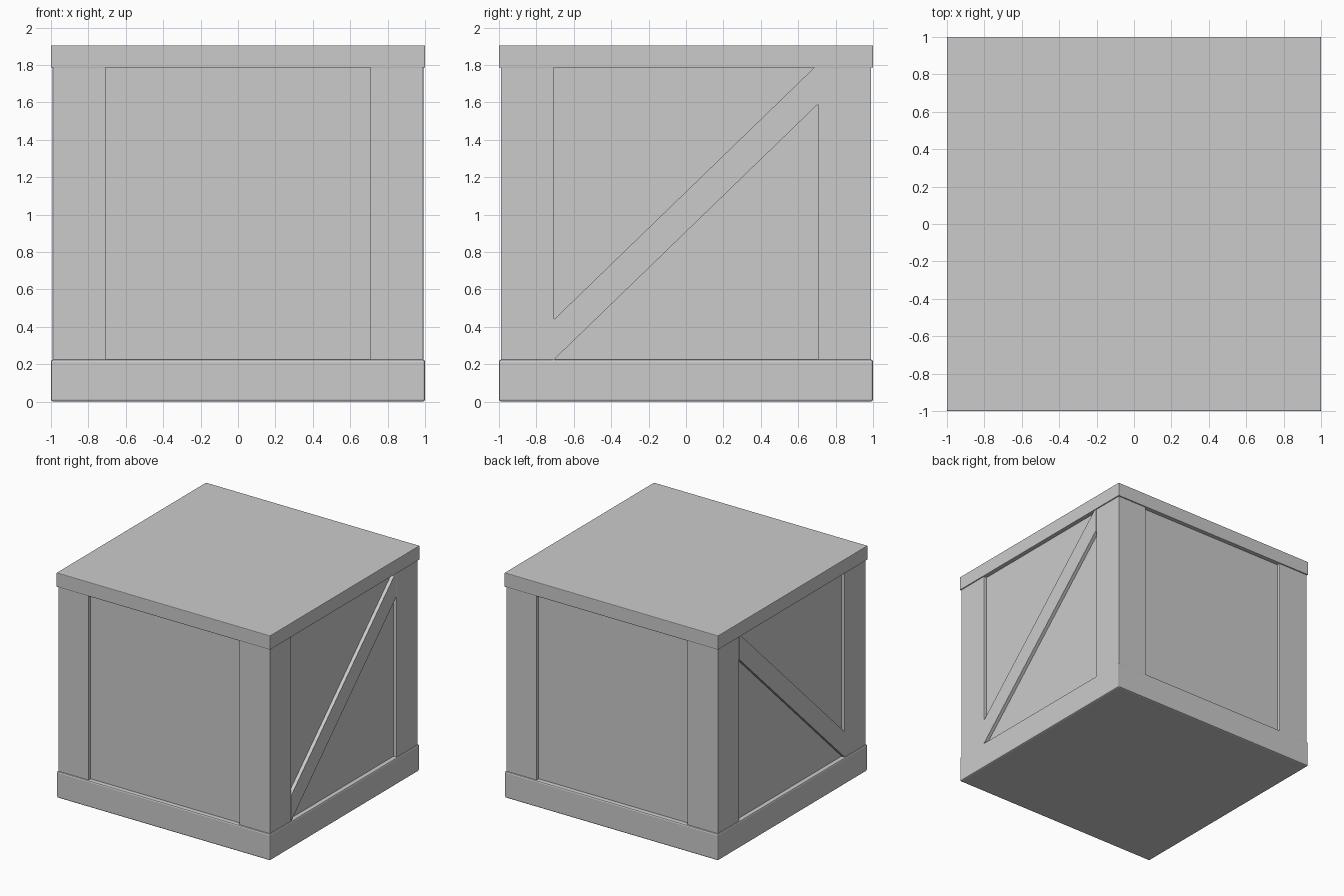
import bpy, bmesh

if "Cube" in bpy.data.objects:
    bpy.data.objects.remove(bpy.data.objects["Cube"])


def finish(name, bm, bevel=0.0):
    bmesh.ops.recalc_face_normals(bm, faces=bm.faces[:])
    mesh = bpy.data.meshes.new(name)
    bm.to_mesh(mesh)
    bm.free()
    obj = bpy.data.objects.new(name, mesh)
    bpy.context.collection.objects.link(obj)
    if bevel:
        mod = obj.modifiers.new("edge_bevel", 'BEVEL')
        mod.width = bevel
        mod.segments = 2
    return obj


def box(name, lo, hi, bevel=0.0):
    bm = bmesh.new()
    bmesh.ops.create_cube(bm, size=1)
    for v in bm.verts:
        for i in range(3):
            v.co[i] = lo[i] if v.co[i] < 0 else hi[i]
    return finish(name, bm, bevel)


def brace(name, x0, x1, outline):
    # Extrude a (y, z) outline along x
    bm = bmesh.new()
    face = bm.faces.new([bm.verts.new((x0, y, z)) for y, z in outline])
    ext = bmesh.ops.extrude_face_region(bm, geom=[face])
    for v in ext["geom"]:
        if isinstance(v, bmesh.types.BMVert):
            v.co.x = x1
    return finish(name, bm)


# Base plinth and lid
box("base", (-1, -1, 0), (1, 1, 0.225), 0.012)
box("lid", (-1, -1, 1.785), (1, 1, 1.905), 0.005)

# Recessed side panels
box("panels", (-0.963, -0.963, 0.2), (0.963, 0.963, 1.80))

# Corner posts
for side_x, sx in (("left", -1), ("right", 1)):
    for side_y, sy in (("front", -1), ("back", 1)):
        x = sorted((sx * 0.705, sx * 0.991))
        y = sorted((sy * 0.705, sy * 0.99))
        box(f"{side_y}_{side_x}_post", (x[0], y[0], 0.2), (x[1], y[1], 1.80), 0.004)

# Diagonal braces on the left and right sides
outline = [(-0.71, 0.22), (0.705, 1.59), (0.705, 1.79), (0.69, 1.79), (-0.71, 0.435)]
for side, s in (("left", -1), ("right", 1)):
    brace(side + "_brace", s * 0.94, s * 0.993, outline)
